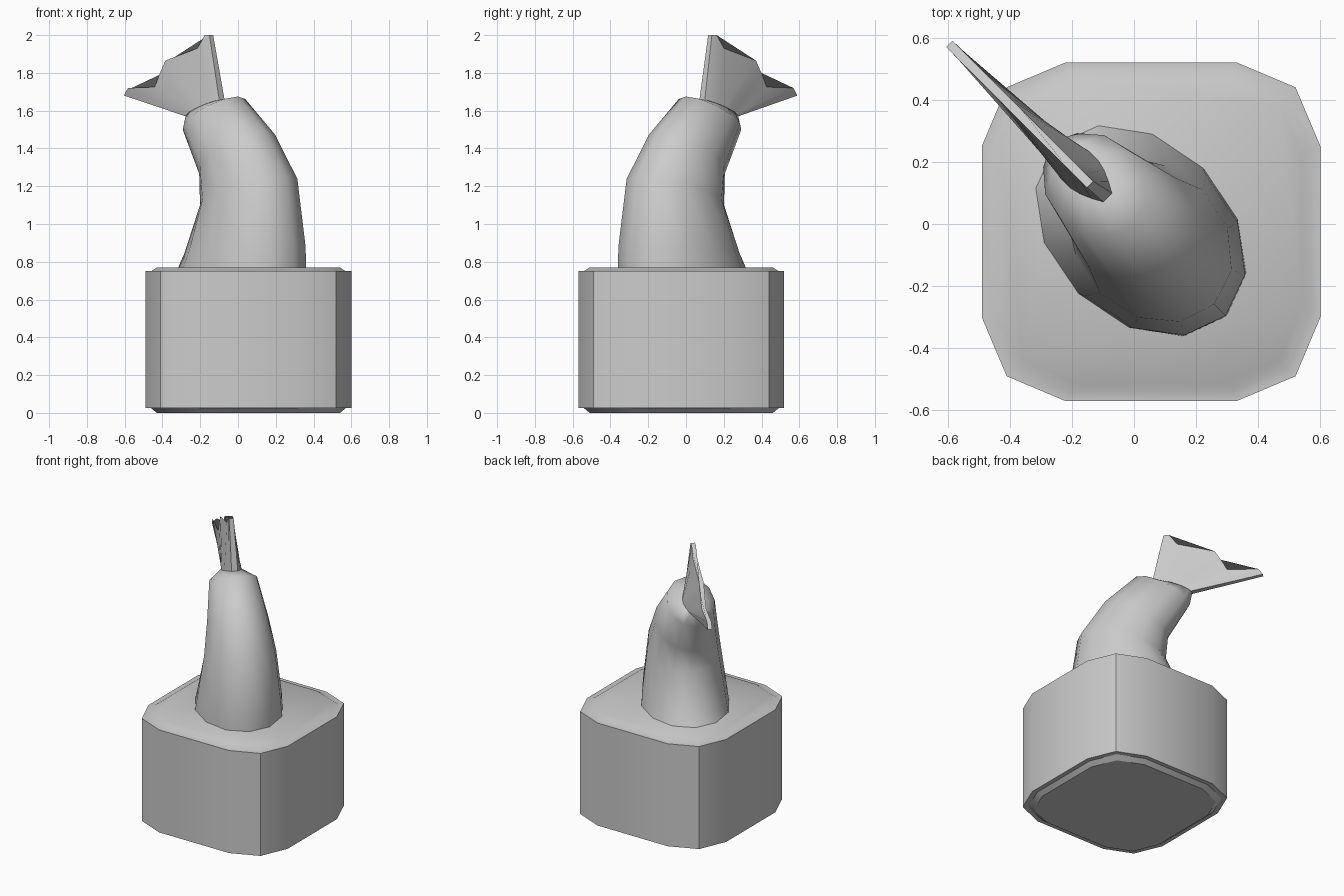
import bpy, bmesh, math
from mathutils import Vector

if "Cube" in bpy.data.objects:
    bpy.data.objects.remove(bpy.data.objects["Cube"])

R2 = math.sqrt(0.5)


def diag(d, e, z):
    """d runs along the bend (-x, +y), e runs across it."""
    return Vector(((e - d) * R2, (e + d) * R2, z))


def loft(name, rings, angle=32):
    """Skin a list of equal-length closed rings and cap both ends."""
    bm = bmesh.new()
    loops = [[bm.verts.new(p) for p in ring] for ring in rings]
    for a, b in zip(loops, loops[1:]):
        n = len(a)
        for i in range(n):
            j = (i + 1) % n
            bm.faces.new((a[i], a[j], b[j], b[i]))
    bm.faces.new(loops[0][::-1])
    bm.faces.new(loops[-1])
    bmesh.ops.recalc_face_normals(bm, faces=bm.faces)
    mesh = bpy.data.meshes.new(name)
    bm.to_mesh(mesh)
    bm.free()
    obj = bpy.data.objects.new(name, mesh)
    bpy.context.collection.objects.link(obj)
    bpy.ops.object.select_all(action='DESELECT')
    obj.select_set(True)
    bpy.context.view_layer.objects.active = obj
    bpy.ops.object.shade_smooth_by_angle(angle=math.radians(angle))
    return obj


# Pedestal block: square with two-step rounded corners, raised top and bottom plates
def block_ring(half, z):
    corner = [(1, 0.505), (0.853, 0.853), (0.505, 1)]
    ring = []
    for k in range(4):
        c, s = [(1, 0), (0, 1), (-1, 0), (0, -1)][k]
        ring += [Vector((0.055 + half * (x * c - y * s),
                         -0.025 + half * (x * s + y * c), z)) for x, y in corner]
    return ring


loft("pedestal", [block_ring(h, z) for h, z in [
    (0.485, 0.0), (0.515, 0.025), (0.545, 0.025),
    (0.545, 0.75), (0.515, 0.75), (0.485, 0.77)]])


# Curved tail stem: (centre d, centre z, half length, half tilt rise, half width)
stem = [
    (-0.030, 0.765, 0.390, 0.00, 0.285),
    (-0.053, 0.865, 0.364, 0.02, 0.275),
    (-0.080, 1.170, 0.285, 0.08, 0.235),
    (0.007, 1.370, 0.212, 0.12, 0.200),
    (0.180, 1.580, 0.180, 0.095, 0.155),
    (0.245, 1.615, 0.130, 0.045, 0.065),
]


def stem_ring(cd, cz, a, tilt, b):
    angles = [i * math.tau / 12 for i in range(12)]
    return [diag(cd + a * math.cos(t), b * math.sin(t), cz - tilt * math.cos(t))
            for t in angles]


loft("tail_stem", [stem_ring(*s) for s in stem], 50)


# Tail fin: thick root fanning out to a thin forked edge
edge = [(0.19, 2.0), (0.225, 2.0), (0.28, 1.93), (0.52, 1.865),
        (0.56, 1.80), (0.60, 1.725), (0.80, 1.72), (0.83, 1.68)]
n = len(edge) - 1
root = [(0.12 + 0.25 * i / n, 1.655 - 0.085 * i / n) for i in range(n + 1)]


def fin_ring(points, widths, shift=0.0):
    near = [diag(d, shift - w, z) for (d, z), w in zip(points, widths)]
    far = [diag(d, shift + w, z) for (d, z), w in zip(points, widths)]
    return near + far[::-1]


root_w = [0.02 + 0.045 * math.sin(math.pi * i / n) for i in range(n + 1)]
loft("tail_fin", [fin_ring(root, root_w), fin_ring(edge, [0.014] * (n + 1), -0.01)], 40)
